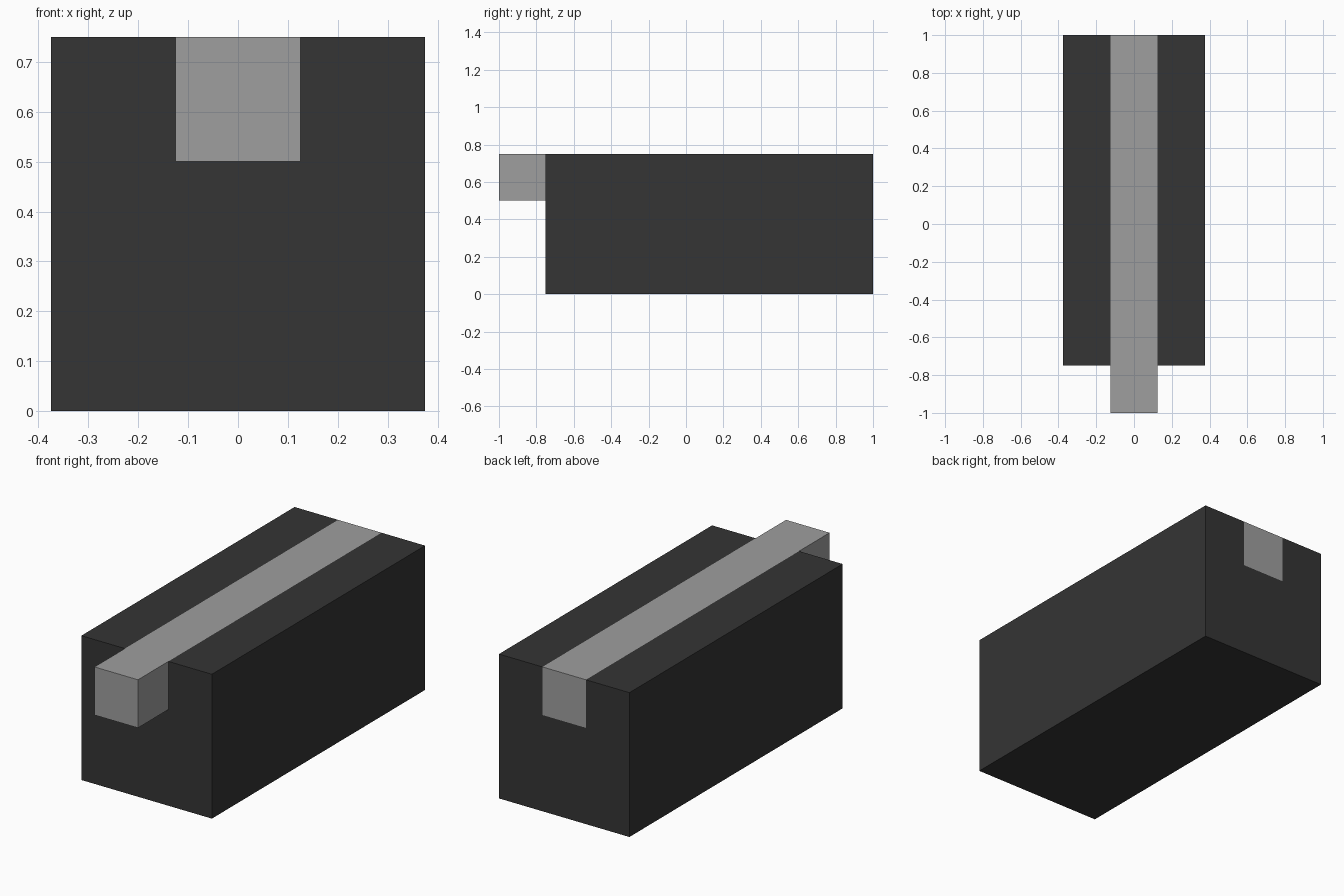
import bpy
import bmesh

if "Cube" in bpy.data.objects:
    bpy.data.objects.remove(bpy.data.objects["Cube"])


def material(name, value):
    mat = bpy.data.materials.new(name)
    mat.diffuse_color = (value, value, value, 1.0)
    mat.use_nodes = True
    mat.node_tree.nodes["Principled BSDF"].inputs["Base Color"].default_value = mat.diffuse_color
    return mat


def extrude_profile(name, profile, y0, y1, mat):
    """Solid made from an x-z profile pushed along y."""
    bm = bmesh.new()
    face = bm.faces.new([bm.verts.new((x, y0, z)) for x, z in profile])
    ext = bmesh.ops.extrude_face_region(bm, geom=[face], use_keep_orig=True)
    moved = [e for e in ext["geom"] if isinstance(e, bmesh.types.BMVert)]
    bmesh.ops.translate(bm, verts=moved, vec=(0, y1 - y0, 0))
    bmesh.ops.recalc_face_normals(bm, faces=bm.faces)
    mesh = bpy.data.meshes.new(name)
    bm.to_mesh(mesh)
    bm.free()
    mesh.materials.append(mat)
    obj = bpy.data.objects.new(name, mesh)
    bpy.context.collection.objects.link(obj)
    return obj


dark_grey = material("dark grey", 0.035)
light_grey = material("light grey", 0.345)

W, B, H, G = 0.375, 0.125, 0.75, 0.5  # half widths, height, groove floor

# Main block with an open groove along its top
extrude_profile("block", [(-W, 0), (W, 0), (W, H), (B, H), (B, G),
                          (-B, G), (-B, H), (-W, H)], -0.75, 1.0, dark_grey)

# Bar lying in the groove and sticking out at the front
extrude_profile("bar", [(-B, G), (B, G), (B, H), (-B, H)], -1.0, 1.0, light_grey)
